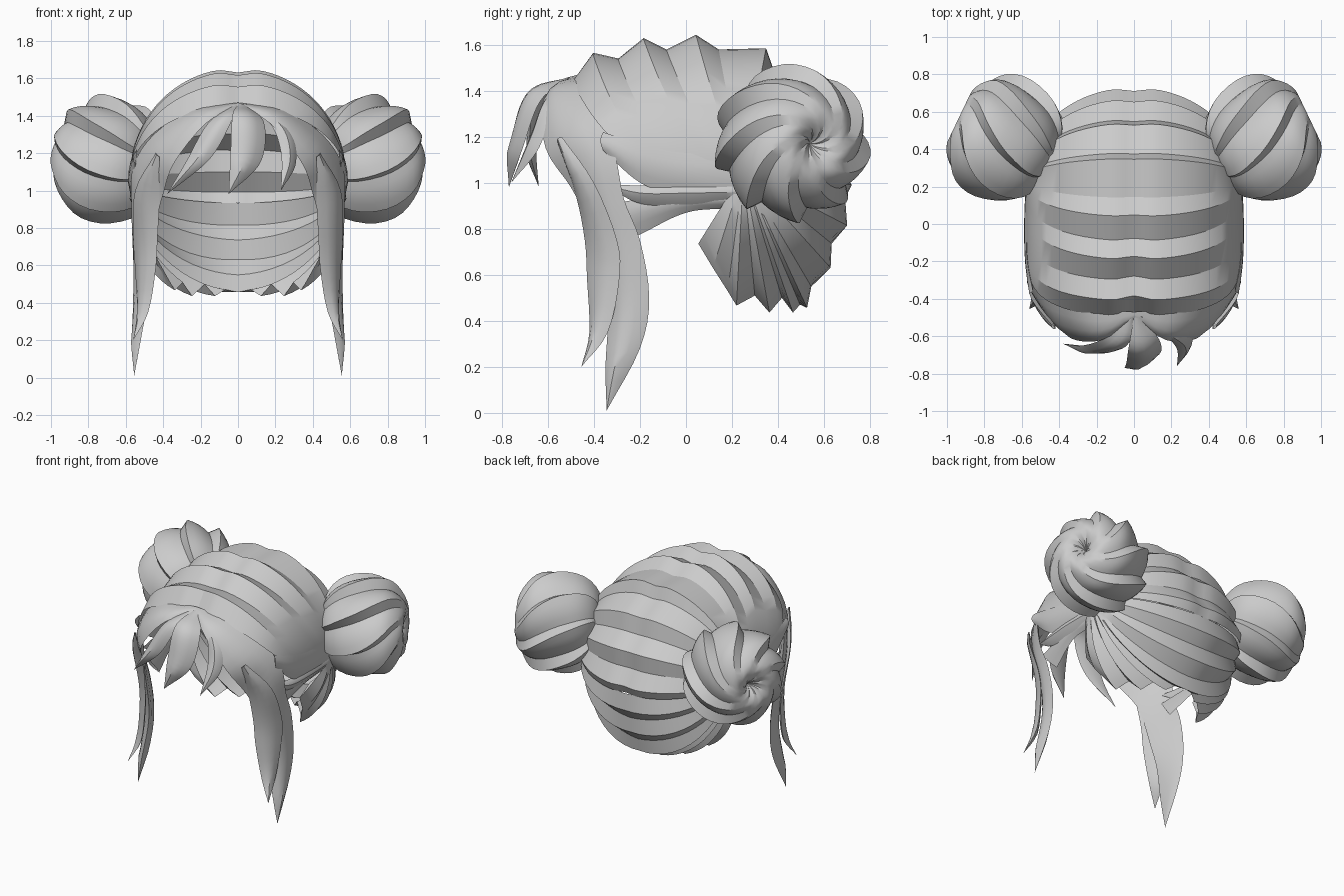
import bpy, bmesh, math
from mathutils import Vector

if "Cube" in bpy.data.objects:
    bpy.data.objects.remove(bpy.data.objects["Cube"], do_unlink=True)

hair = bpy.data.materials.new("hair_grey")
hair.use_nodes = True
hair.diffuse_color = (0.6, 0.6, 0.6, 1)
hair.node_tree.nodes["Principled BSDF"].inputs["Base Color"].default_value = (0.6, 0.6, 0.6, 1)


def loft(name, rows, closed=False, mirror=False, sharp=28):
    """Skin a grid of points, smooth it, and keep the creases sharp."""
    bm = bmesh.new()
    grid = [[bm.verts.new(p) for p in row] for row in rows]
    for r0, r1 in zip(grid, grid[1:]):
        n = len(r0)
        for j in range(n if closed else n - 1):
            k = (j + 1) % n
            bm.faces.new((r0[j], r0[k], r1[k], r1[j]))
    bmesh.ops.remove_doubles(bm, verts=bm.verts[:], dist=0.0005)
    bmesh.ops.recalc_face_normals(bm, faces=bm.faces[:])
    mesh = bpy.data.meshes.new(name)
    bm.to_mesh(mesh)
    bm.free()
    mesh.materials.append(hair)
    mesh.shade_smooth()
    mesh.set_sharp_from_angle(angle=math.radians(sharp))
    obj = bpy.data.objects.new(name, mesh)
    bpy.context.scene.collection.objects.link(obj)
    if mirror:
        obj.modifiers.new("Mirror", 'MIRROR')
    return obj


def spline(points, steps):
    """Even samples of a smooth curve through the points."""
    pts = [Vector(p) for p in points]
    pts = [2 * pts[0] - pts[1]] + pts + [2 * pts[-1] - pts[-2]]
    spans = len(pts) - 3
    out = []
    for i in range(steps + 1):
        f = i / steps * spans
        k = min(int(f), spans - 1)
        t = f - k
        a, b, c, d = pts[k:k + 4]
        out.append(0.5 * (2 * b + (c - a) * t + (2 * a - 5 * b + 4 * c - d) * t * t
                          + (3 * b - a - 3 * c + d) * t ** 3))
    return out


def strand(name, edge_a, edge_b, bulge, mirror=False, steps=20):
    """Lock of hair between two edge curves, domed outside, shallow inside."""
    rows = []
    for a, b in zip(spline(edge_a, steps), spline(edge_b, steps)):
        mid = (a + b) / 2
        out = Vector((mid.x, mid.y - 0.1, 0.1)).normalized()
        height = min(bulge, (b - a).length * 0.3)
        outer = [a.lerp(b, s / 4) + out * height * math.sin(math.pi * s / 4) for s in range(5)]
        inner = [a.lerp(b, s / 4) - out * height * 0.25 for s in (3, 2, 1)]
        rows.append(outer + inner)
    return loft(name, rows, closed=True, mirror=mirror, sharp=35)


# Scalp: pleats running between the two bun roots, creases given on the parting (y, z)
root = Vector((0, 0.25, 1.05))
creases = [(-.5, 1.45), (-.41, 1.575), (-.3, 1.55), (-.19, 1.64), (-.09, 1.59), (.04, 1.655),
           (.14, 1.59), (.35, 1.595), (.38, 1.51), (.54, 1.43), (.56, 1.31), (.67, 1.22),
           (.66, 1.1), (.73, .99), (.7, .93)]
rows = []
for y, z in creases:
    front = min(max((root.y - y) / 0.6, 0), 1)
    row = []
    for i in range(41):
        t = math.pi / 2 * (i / 20 - 1)
        x = 0.58 * math.sin(t)
        c = max(math.cos(t), 0)
        # front pleats stay far forward at the sides while they fall
        dip = 1 - 0.04 * math.exp(-(x / 0.07) ** 2)
        row.append((x, root.y + (y - root.y) * c ** (1 - 0.75 * front) * dip,
                    root.z + (z - root.z) * c ** 0.95 * dip))
    rows.append(row)
loft("scalp_hair", rows, sharp=22)

# Nape: folds sweeping from each bun root to the back centre line and the lower edge
ends = [(0, .7, .93), (0, .69, .82), (0, .64, .73), (0, .62, .64), (0, .55, .54), (0, .52, .47),
        (.07, .5, .46), (.12, .46, .45), (.18, .42, .49), (.24, .36, .45), (.3, .3, .5),
        (.33, .22, .48), (.38, .18, .52), (.42, .12, .64), (.46, .05, .73), (.48, .12, .84)]
radii = Vector((0.57, 0.47, 0.58))
pole = Vector((1, 0, 0))
rows = []
for k, end in enumerate(ends):
    e = Vector([d / r for d, r in zip(Vector(end) - root, radii)])
    theta = e.angle(pole)
    row = []
    for i in range(15):
        t = i / 14
        p = (e * math.sin((1 - t) * theta) + pole * math.sin(t * theta)) / math.sin(theta)
        fold = 1 + (0.04 if k % 2 else -0.03) * math.sin(math.pi * min(t + 0.2, 1))
        row.append(root + p * radii * fold)
    rows.append(row)
loft("nape_hair", rows, mirror=True, sharp=18)

# Buns: twisted saw-toothed knots lying along an outward axis
axis = Vector((0.9, 0.43, 0)).normalized()
side = Vector((-axis.y, axis.x, 0))
up = Vector((0, 0, 1))
centre = Vector((0.7, 0.46, 1.17))
profile = spline([(-.3, .06, 0), (-.26, .2, 0), (-.16, .29, 0), (0, .325, 0), (.13, .3, 0),
                  (.21, .23, 0), (.26, .14, 0), (.24, .06, 0), (.18, 0, 0)], 24)
lobes, per_lobe = 8, 5
rows = []
for i, p in enumerate(profile):
    row = []
    turn = i / len(profile)
    for j in range(lobes * per_lobe):
        saw = (j % per_lobe) / (per_lobe - 1)
        ang = 2 * math.pi * j / (lobes * per_lobe) - 0.8 * turn - 1.8 * turn ** 2
        r = max(p.y, 0) * (0.88 + 0.19 * saw)
        row.append(centre + axis * p.x + side * r * math.cos(ang) + up * r * math.sin(ang))
    rows.append(row)
loft("bun", rows, closed=True, mirror=True)

# Long face-framing locks, sweeping out from the parting and down
strand("side_lock",
       [(.0, -.47, 1.47), (.25, -.45, 1.43), (.45, -.38, 1.3), (.56, -.31, 1.13),
        (.57, -.27, .93), (.565, -.2, .75), (.555, -.16, .5), (.55, -.2, .28), (.555, -.345, .01)],
       [(.0, -.5, 1.45), (.17, -.62, 1.36), (.34, -.61, 1.15), (.4, -.5, .98),
        (.43, -.44, .85), (.45, -.37, .6), (.48, -.34, .42), (.52, -.35, .2), (.555, -.345, .01)],
       0.04, mirror=True, steps=32)
strand("front_side_lock",
       [(.44, -.54, 1.2), (.55, -.4, 1), (.56, -.3, .75), (.55, -.29, .58),
        (.54, -.34, .35), (.56, -.455, .2)],
       [(.42, -.56, 1.18), (.42, -.48, .95), (.43, -.44, .75), (.44, -.43, .58),
        (.48, -.42, .35), (.56, -.455, .2)],
       0.03, mirror=True)

# Tufts between the bun and the side lock
strand("upper_tuft",
       [(.56, .3, 1.14), (.575, 0, 1.13), (.57, -.2, 1.17), (.54, -.36, 1.22)],
       [(.55, .28, .92), (.56, .05, .94), (.56, -.18, .99), (.55, -.36, 1.14)],
       0.02, mirror=True)
strand("middle_tuft",
       [(.56, .25, 1), (.56, 0, 1), (.55, -.15, .99), (.52, -.33, .99)],
       [(.53, .25, .91), (.54, 0, .9), (.53, -.2, .91), (.52, -.33, .98)],
       0.03, mirror=True)
strand("lower_tuft",
       [(.55, .22, .95), (.54, -.05, .95), (.5, -.32, .91)],
       [(.52, .2, .89), (.52, 0, .87), (.48, -.21, .77)],
       0.02, mirror=True)

# Short fringe fanning out from the parting
strand("centre_fringe",
       [(0, -.49, 1.46), (-.03, -.67, 1.4), (-.04, -.74, 1.2), (-.05, -.77, .98)],
       [(.04, -.49, 1.46), (.14, -.63, 1.36), (.12, -.71, 1.15), (-.05, -.77, .98)], 0.04)
strand("left_fringe",
       [(.03, -.49, 1.46), (.17, -.6, 1.36), (.23, -.67, 1.2), (.23, -.76, 1)],
       [(.05, -.49, 1.46), (.27, -.58, 1.33), (.31, -.64, 1.15), (.23, -.76, 1)], 0.03)
strand("right_fringe",
       [(-.02, -.49, 1.46), (-.16, -.61, 1.36), (-.28, -.65, 1.15), (-.38, -.64, .98)],
       [(0, -.49, 1.46), (-.03, -.64, 1.38), (-.15, -.68, 1.17), (-.38, -.64, .98)], 0.03)
